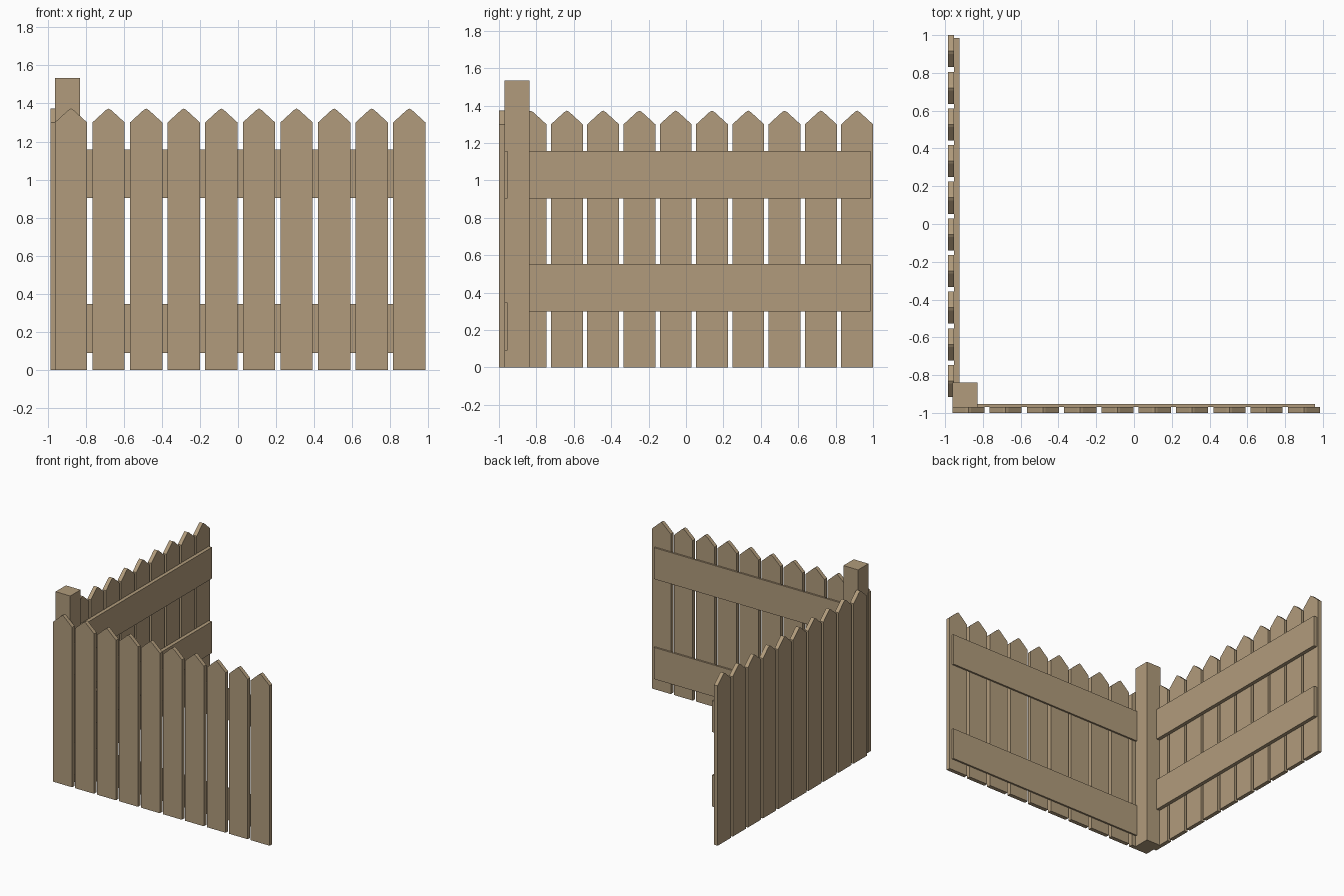
import bpy, bmesh

if "Cube" in bpy.data.objects:
    bpy.data.objects.remove(bpy.data.objects["Cube"])

wood = bpy.data.materials.new("wood")
wood.diffuse_color = (0.44, 0.33, 0.20, 1)
wood.use_nodes = True
wood.node_tree.nodes["Principled BSDF"].inputs["Base Color"].default_value = wood.diffuse_color


def finish(name, bm):
    bmesh.ops.recalc_face_normals(bm, faces=bm.faces)
    mesh = bpy.data.meshes.new(name)
    bm.to_mesh(mesh)
    bm.free()
    mesh.materials.append(wood)
    ob = bpy.data.objects.new(name, mesh)
    bpy.context.collection.objects.link(ob)
    return ob


def box(name, lo, hi):
    bm = bmesh.new()
    bmesh.ops.create_cube(bm, size=1)
    for v in bm.verts:
        v.co = [lo[i] if v.co[i] < 0 else hi[i] for i in range(3)]
    return finish(name, bm)


# Picket outline: straight board with a slightly blunted point
HALF = 0.085
RIGHT = [(HALF, 0), (HALF, 1.30), (0.014, 1.365)]
OUTLINE = RIGHT + [(0, 1.373)] + [(-u, z) for u, z in reversed(RIGHT)]


def picket(name, centre, near, far, along_x):
    bm = bmesh.new()
    verts = []
    for u, z in OUTLINE:
        a = centre + u
        verts.append(bm.verts.new((a, near, z) if along_x else (near, a, z)))
    face = bm.faces.new(verts)
    ext = bmesh.ops.extrude_face_region(bm, geom=[face])
    d = far - near
    moved = [g for g in ext["geom"] if isinstance(g, bmesh.types.BMVert)]
    bmesh.ops.translate(bm, verts=moved, vec=(0, d, 0) if along_x else (d, 0, 0))
    return finish(name, bm)


# Ten pickets on each panel
for i in range(10):
    picket(f"front_picket_{i + 1}", -0.877 + i * 0.1974, -1.0, -0.968, True)
    picket(f"left_picket_{i + 1}", 0.915 - i * 0.194, -0.985, -0.953, False)

# Horizontal rails on the inner side of each panel
for label, z0, z1 in (("lower", 0.09, 0.347), ("upper", 0.903, 1.158)):
    box(f"front_{label}_rail", (-0.94, -0.968, z0), (0.958, -0.954, z1))
for label, z0, z1 in (("lower", 0.298, 0.554), ("upper", 0.903, 1.158)):
    box(f"left_{label}_rail", (-0.953, -0.90, z0), (-0.924, 0.986, z1))

# Square corner post
box("corner_post", (-0.961, -0.971, 0), (-0.829, -0.838, 1.534))
